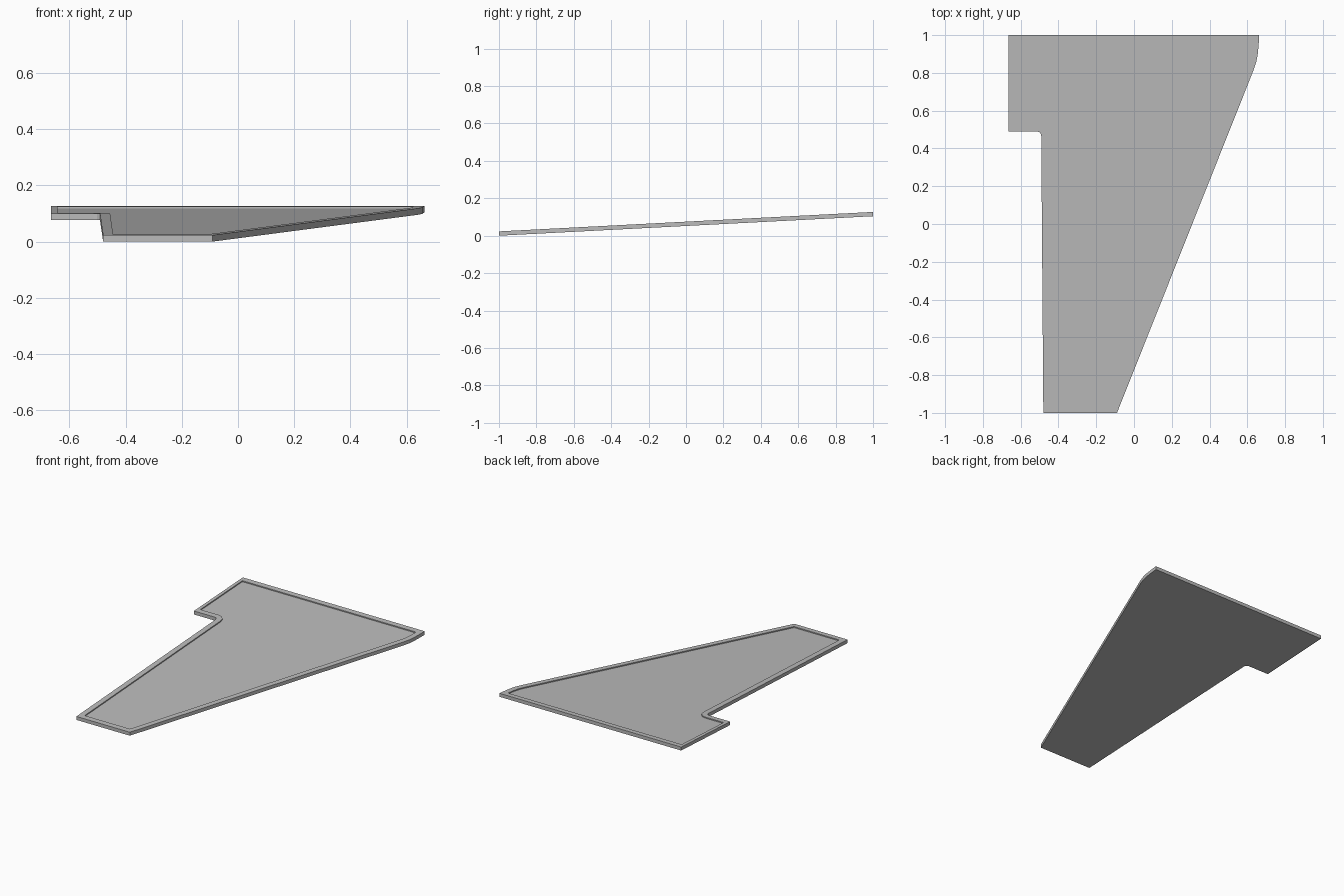
import bpy
import bmesh
from mathutils import Vector

cube = bpy.data.objects.get("Cube")
if cube:
    bpy.data.objects.remove(cube, do_unlink=True)

THICK, DEPTH, SLOPE = 0.023, 0.007, 0.052
RIM, TAB_RIM = 0.036, 0.022

# Plan outline, counter-clockwise from the front left corner
outline = [Vector(p) for p in (
    (-0.48, -1), (-0.09, -1), (0.61, 0.757), (0.635, 0.82), (0.648, 0.86),
    (0.656, 0.905), (0.66, 0.95), (0.663, 1), (-0.665, 1), (-0.665, 0.49),
    (-0.515, 0.49), (-0.502, 0.487), (-0.494, 0.479), (-0.491, 0.465))]
TAB_EDGE = 8  # outer side of the rear tab has a narrower rim


def inset(points):
    """Shift every edge inwards and intersect neighbouring edges."""
    count = len(points)
    lines = []
    for i, p in enumerate(points):
        d = (points[(i + 1) % count] - p).normalized()
        n = Vector((-d.y, d.x))
        lines.append((p + n * (TAB_RIM if i == TAB_EDGE else RIM), d))
    result = []
    for i in range(count):
        (p, d), (q, e) = lines[i - 1], lines[i]
        t = (q - p).cross(e) / d.cross(e)
        result.append(p + d * t)
    return result


def add_loop(bm, points, height):
    return [bm.verts.new((p.x, p.y, height + SLOPE * (p.y + 1))) for p in points]


def bridge(bm, a, b):
    for i in range(len(a)):
        j = (i + 1) % len(a)
        bm.faces.new((a[i], a[j], b[j], b[i]))


# Sloping tray: underside, outer wall, rim, inner wall and floor
bm = bmesh.new()
inner = inset(outline)
loops = [add_loop(bm, outline, 0), add_loop(bm, outline, THICK),
         add_loop(bm, inner, THICK), add_loop(bm, inner, THICK - DEPTH)]
for lower, upper in zip(loops, loops[1:]):
    bridge(bm, lower, upper)
bm.faces.new(loops[0][::-1])
bm.faces.new(loops[-1])
bmesh.ops.recalc_face_normals(bm, faces=bm.faces)

mesh = bpy.data.meshes.new("wing_panel")
bm.to_mesh(mesh)
bm.free()
panel = bpy.data.objects.new("wing_panel", mesh)
bpy.context.collection.objects.link(panel)

# Plain grey finish
grey = bpy.data.materials.new("plain_grey")
grey.use_nodes = True
colour = (0.5, 0.5, 0.5, 1)
grey.diffuse_color = colour
grey.node_tree.nodes["Principled BSDF"].inputs["Base Color"].default_value = colour
mesh.materials.append(grey)
